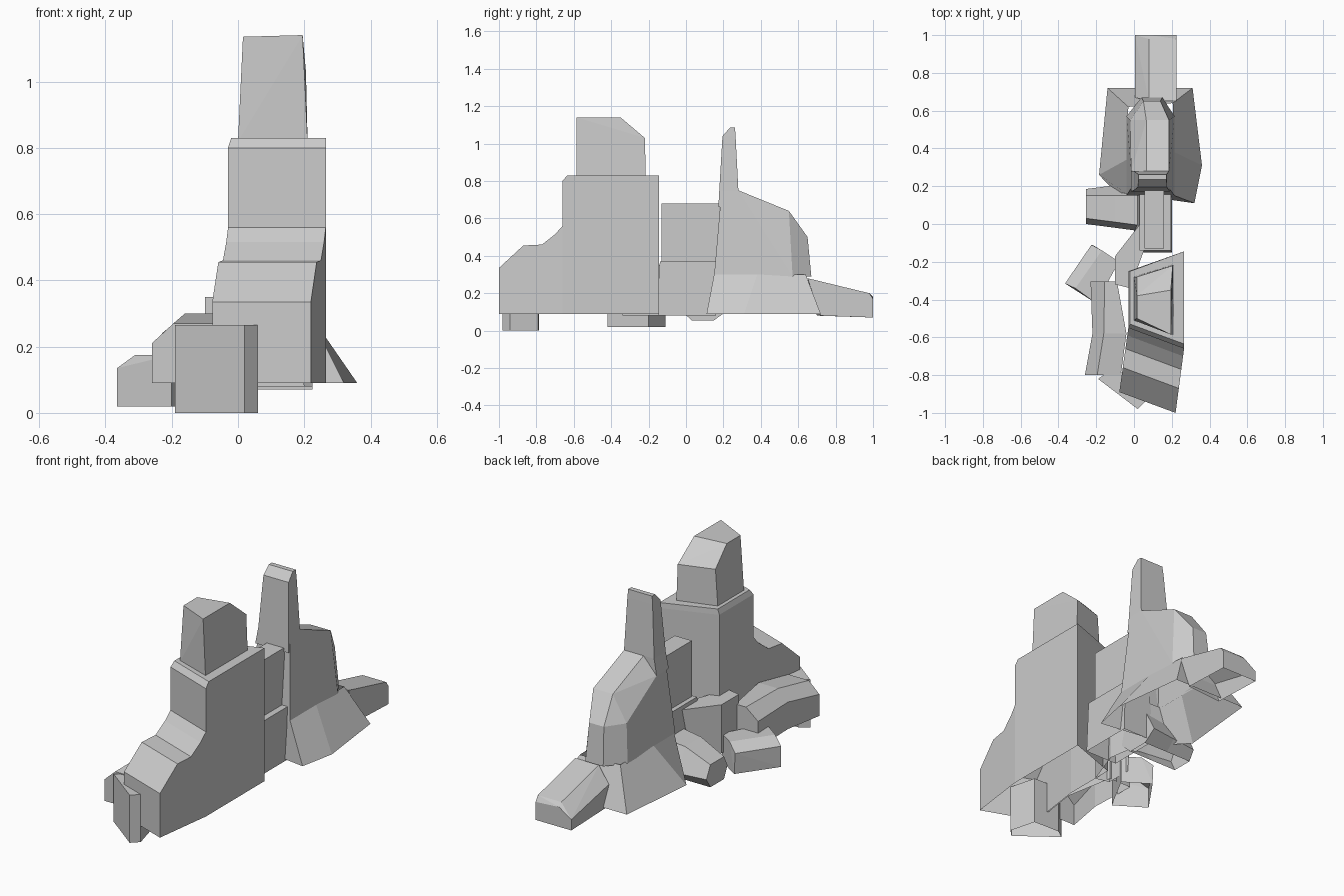
import bpy, bmesh


def finish(name, bm):
    """The model is a hollow shell: remove flat undersides, then store the mesh."""
    bmesh.ops.recalc_face_normals(bm, faces=bm.faces)
    low = min(v.co.z for v in bm.verts)
    under = [f for f in bm.faces
             if abs(f.normal.z) > 0.9 and f.calc_center_median().z < low + 0.03]
    bmesh.ops.delete(bm, geom=under, context='FACES')
    mesh = bpy.data.meshes.new(name)
    bm.to_mesh(mesh)
    bm.free()
    ob = bpy.data.objects.new(name, mesh)
    bpy.context.collection.objects.link(ob)
    return ob


def hull(name, pts):
    """Convex faceted block around a few corner points."""
    bm = bmesh.new()
    for p in pts:
        bm.verts.new(p)
    res = bmesh.ops.convex_hull(bm, input=bm.verts)
    junk = {g for g in res["geom_interior"] if isinstance(g, bmesh.types.BMVert)}
    bmesh.ops.delete(bm, geom=list(junk), context='VERTS')
    bmesh.ops.dissolve_limit(bm, angle_limit=0.03, verts=bm.verts, edges=bm.edges)
    return finish(name, bm)


def loft(name, rings, skip=(), caps=True):
    """Skin matching closed rings, leaving out hidden sides; optionally cap the ends."""
    bm = bmesh.new()
    vs = [[bm.verts.new(p) for p in r] for r in rings]
    n = len(vs[0])
    for a, b in zip(vs, vs[1:]):
        for i in range(n):
            j = (i + 1) % n
            if i not in skip:
                bm.faces.new((a[i], a[j], b[j], b[i]))
    if caps:
        bm.faces.new(vs[0])
        bm.faces.new(vs[-1])
    return finish(name, bm)


def ring(outline, z):
    return [(x, y, z) for x, y in outline]


def prism(name, outline, z0, z1):
    return loft(name, [ring(outline, z0), ring(outline, z1)])


# Front tower: main shaft with chamfered lip, open where the steps join it
tower = [(0.265, -0.66), (0.265, -0.145), (-0.03, -0.25), (-0.03, -0.55)]
lip = [(0.265, -0.635), (0.265, -0.145), (-0.02, -0.25), (-0.02, -0.53)]
loft("tower_shaft_lower", [ring(tower, 0.09), ring(tower, 0.56)], skip=(3,), caps=False)
loft("tower_shaft_upper", [ring(tower, 0.56), ring(tower, 0.80), ring(lip, 0.83)])

# Stepped front of the tower; each step is skewed towards the left
steps = [(-1, 0.09), (-1, 0.335), (-0.87, 0.455), (-0.77, 0.46),
         (-0.70, 0.515), (-0.66, 0.56), (-0.66, 0.09)]
right = [(0.265 + 0.132 * (y + 0.66), y, z) for y, z in steps]
left = [(-0.03 + 0.14 * (y + 0.66), y + 0.11, z) for y, z in steps]
loft("tower_steps", [right, left], skip=(5,))

# Tower head with sloping rear
base = [(0.21, -0.585), (0.21, -0.215), (0.0, -0.28), (0.0, -0.51)]
hull("tower_head", ring(base, 0.82) + [
    (0.195, -0.585, 1.14), (0.195, -0.35, 1.14), (0.205, -0.22, 1.03),
    (0.015, -0.50, 1.135), (0.015, -0.38, 1.135), (0.015, -0.28, 1.03)])

# Bridge between the towers
prism("bridge_upper", [(0.055, -0.13), (0.16, -0.13), (0.16, 0.18), (0.055, 0.18)], 0.36, 0.68)
loft("bridge_lower", [
    ring([(0.0, -0.15), (0.20, -0.15), (0.20, 0.16), (0.0, 0.16)], 0.08),
    ring([(0.03, -0.14), (0.195, -0.14), (0.195, 0.16), (0.03, 0.16)], 0.37)])

# Rear tower: flared skirt, chamfered body and fin
loft("rear_skirt", [
    ring([(0.32, 0.11), (0.36, 0.31), (0.31, 0.72), (-0.14, 0.72), (-0.185, 0.26), (-0.10, 0.17)], 0.09),
    ring([(0.215, 0.15), (0.215, 0.38), (0.205, 0.64), (-0.03, 0.62), (-0.04, 0.34), (-0.04, 0.16)], 0.30)],
    caps=False)
hull("rear_body", ring([(0.215, 0.15), (0.215, 0.57), (0.15, 0.67),
                        (0.04, 0.67), (-0.04, 0.57), (-0.04, 0.15)], 0.29) + [
    (0.185, 0.19, 0.75), (0.065, 0.19, 0.75), (0.185, 0.28, 0.75), (0.065, 0.28, 0.75),
    (0.185, 0.55, 0.64), (0.065, 0.55, 0.64),
    (-0.015, 0.19, 0.66), (-0.015, 0.28, 0.66), (-0.02, 0.55, 0.50), (0.197, 0.56, 0.50),
    (0.14, 0.65, 0.50), (0.05, 0.65, 0.50)])
loft("rear_fin", [
    ring([(0.19, 0.173), (0.19, 0.28), (-0.015, 0.28), (-0.015, 0.173)], 0.66),
    ring([(0.185, 0.178), (0.185, 0.28), (0.0, 0.28), (0.0, 0.178)], 0.75),
    ring([(0.175, 0.195), (0.175, 0.265), (0.02, 0.265), (0.02, 0.195)], 1.04),
    ring([(0.172, 0.235), (0.172, 0.262), (0.025, 0.262), (0.025, 0.235)], 1.085)])

# Tail block running out of the back
hull("tail_block", [
    (0.225, 0.72, 0.08), (0.005, 0.70, 0.08), (0.225, 1, 0.07), (0.005, 1, 0.07),
    (0.225, 0.65, 0.28), (0.08, 0.65, 0.28), (0.005, 0.67, 0.20), (0.225, 0.98, 0.20),
    (0.08, 0.98, 0.20), (0.225, 1, 0.17), (0.08, 1, 0.18), (0.005, 1, 0.13)])

# Bent side block along the left of the tower
bend = [(-0.80, -0.26, -0.195, -0.07, 0.27), (-0.58, -0.22, -0.16, -0.04, 0.30),
        (-0.305, -0.23, -0.155, -0.09, 0.30)]
loft("side_block", [[(o, y, 0.09), (o, y, t - 0.06), (m, y, t), (i, y, t), (i, y, 0.09)]
                    for y, o, m, i, t in bend])

# Low front block poking from under the tower
prism("front_block", [(-0.19, -0.82), (0.02, -0.98), (0.06, -0.94), (0.02, -0.79), (-0.14, -0.785)],
      0.0, 0.265)

# Loose blocks on the left
hull("corner_block", ring([(-0.365, -0.315), (-0.22, -0.11), (-0.08, -0.20), (-0.20, -0.42)], 0.02) + [
    (-0.365, -0.315, 0.135), (-0.225, -0.11, 0.135), (-0.31, -0.34, 0.175),
    (-0.17, -0.14, 0.175), (-0.20, -0.42, 0.175), (-0.08, -0.20, 0.175)])
loft("left_arm", [[(x, 0.0 - d, 0.12), (x, 0.03, 0.055), (x, 0.15, 0.055), (x, 0.185 + d, 0.11),
                   (x, 0.15, z), (x, 0.03 - d, z)] for x, d, z in
                  [(-0.255, 0.0, 0.18), (-0.10, 0.02, 0.24), (0.05, 0.04, 0.25)]], skip=(1,))
prism("inner_block", [(-0.10, -0.17), (-0.10, -0.32), (-0.02, -0.34), (0.06, -0.12), (0.04, 0.01)],
      0.08, 0.35)
